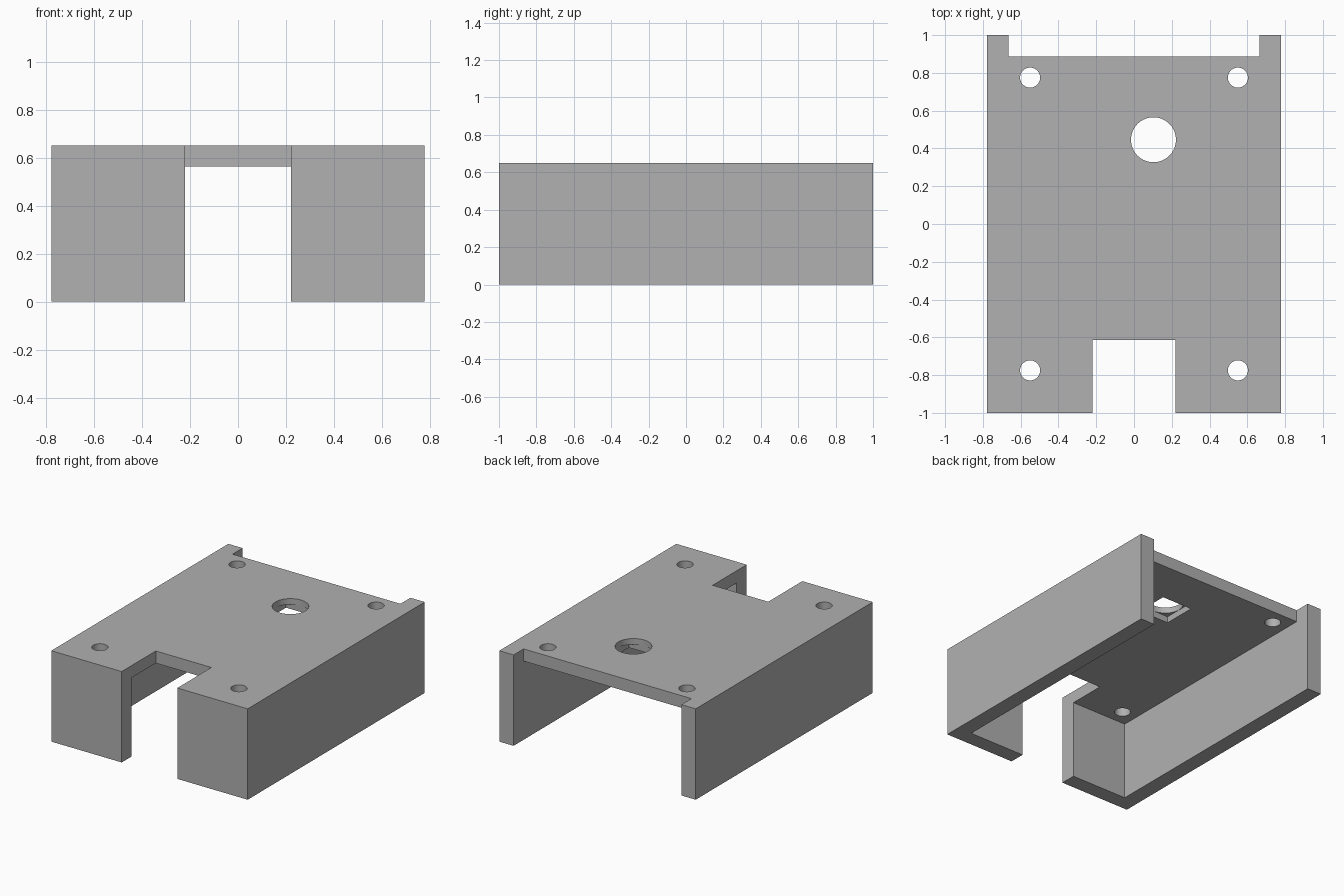
import bpy

cube = bpy.data.objects.get("Cube")
if cube:
    bpy.data.objects.remove(cube, do_unlink=True)

# Overall sizes
HALF_W, HEIGHT = 0.777, 0.65
WALL, ROOF = 0.113, 0.087
UNDER = HEIGHT - ROOF
SLOT = 0.22
OVER = 0.1  # cutter overshoot

gray = bpy.data.materials.new("plain gray")
gray.use_nodes = True
gray.diffuse_color = (0.44, 0.44, 0.44, 1)
gray.node_tree.nodes["Principled BSDF"].inputs["Base Color"].default_value = gray.diffuse_color


def box(name, low, high):
    bpy.ops.mesh.primitive_cube_add(size=1, location=[(a + b) / 2 for a, b in zip(low, high)])
    ob = bpy.context.object
    ob.name = name
    ob.scale = [b - a for a, b in zip(low, high)]
    bpy.ops.object.transform_apply(location=True, rotation=False, scale=True)
    return ob


def hole(name, x, y, radius):
    bpy.ops.mesh.primitive_cylinder_add(vertices=64, radius=radius, depth=0.5,
                                        location=(x, y, HEIGHT))
    ob = bpy.context.object
    ob.name = name
    return ob


# Solid block that becomes the cover
cover = box("cover", (-HALF_W, -1, 0), (HALF_W, 1, HEIGHT))
cover.data.materials.append(gray)

inner = HALF_W - WALL
cutters = [
    # Hollow underside, open at the bottom and the back
    box("cavity_cutter", (-inner, -1 + WALL, -OVER), (inner, 1 + OVER, UNDER)),
    # Roof stops short of the side walls at the back
    box("back_cutter", (-inner, 1 - WALL, UNDER - OVER), (inner, 1 + OVER, HEIGHT + OVER)),
    # Front opening through wall and roof
    box("slot_cutter", (-SLOT, -1 - OVER, -OVER), (SLOT, -0.615, HEIGHT + OVER)),
]

# Square pocket under the round button hole
bx, by, br = 0.103, 0.446, 0.12
cutters.append(box("pocket_cutter", (bx - br, by - br, UNDER - OVER),
                   (bx + br, by + br, UNDER + 0.045)))
cutters.append(hole("button_hole_cutter", bx, by, br - 0.001))

# Four screw holes
for sx in (-1, 1):
    for sy in (-1, 1):
        cutters.append(hole("screw_hole_cutter", sx * 0.55, sy * 0.775, 0.053))

# The front slot also leaves the roof as a thin plate behind the wall
bpy.context.view_layer.objects.active = cover
for cutter in cutters:
    cutter.hide_render = True
    mod = cover.modifiers.new(cutter.name, "BOOLEAN")
    mod.operation = "DIFFERENCE"
    mod.solver = "EXACT"
    mod.object = cutter
    bpy.ops.object.modifier_apply(modifier=mod.name)
    bpy.data.objects.remove(cutter, do_unlink=True)

# Smooth hole walls, sharp edges elsewhere
bpy.ops.object.select_all(action="DESELECT")
cover.select_set(True)
bpy.ops.object.shade_smooth_by_angle(angle=0.5)
